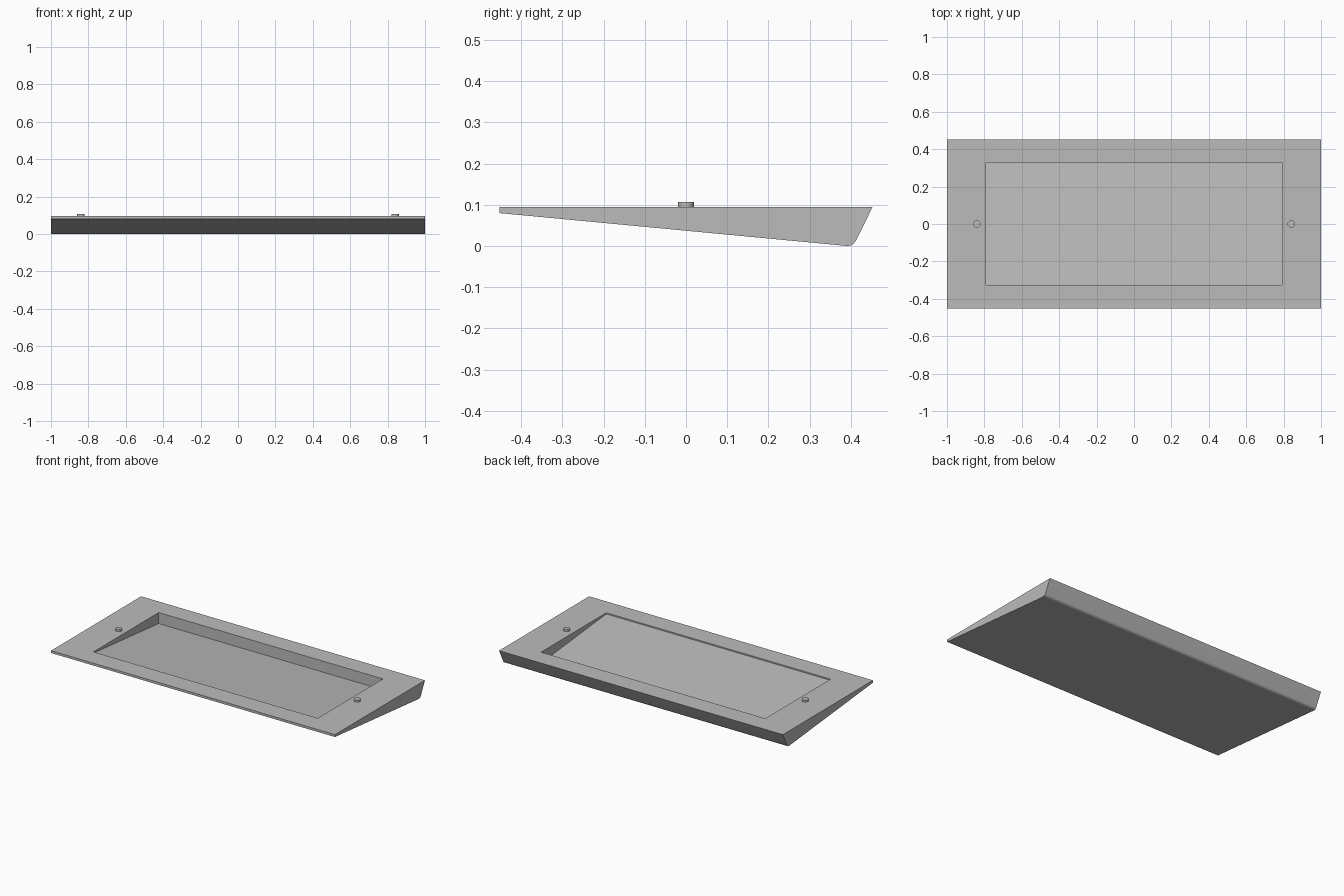
import bpy
import bmesh
import math

if "Cube" in bpy.data.objects:
    bpy.data.objects.remove(bpy.data.objects["Cube"], do_unlink=True)

# One grey for everything
grey = bpy.data.materials.new("light_grey")
grey.use_nodes = True
colour = (0.5, 0.5, 0.5, 1)
grey.diffuse_color = colour
grey.node_tree.nodes["Principled BSDF"].inputs["Base Color"].default_value = colour

RIM = 0.095
SLOPE = 0.0947


def finish(bm, name):
    bmesh.ops.recalc_face_normals(bm, faces=bm.faces)
    mesh = bpy.data.meshes.new(name)
    bm.to_mesh(mesh)
    bm.free()
    mesh.materials.append(grey)
    obj = bpy.data.objects.new(name, mesh)
    bpy.context.collection.objects.link(obj)
    bpy.ops.object.select_all(action="DESELECT")
    obj.select_set(True)
    bpy.context.view_layer.objects.active = obj
    bpy.ops.object.shade_smooth_by_angle(angle=math.radians(40))
    return obj


# Wedge body: side profile (y, z) swept across the width
profile = [(-0.453, RIM), (-0.453, 0.08), (0.393, 0.0), (0.404, 0.003),
           (0.412, 0.012), (0.453, RIM)]
bm = bmesh.new()
side = bm.faces.new([bm.verts.new((-1, y, z)) for y, z in profile])
swept = bmesh.ops.extrude_face_region(bm, geom=[side])
for v in swept["geom"]:
    if isinstance(v, bmesh.types.BMVert):
        v.co.x = 1
bmesh.ops.recalc_face_normals(bm, faces=bm.faces)

# Basin: inset the top, then sink a floor parallel to the underside
top = max(bm.faces, key=lambda f: f.calc_center_median().z)
bmesh.ops.inset_individual(bm, faces=[top], thickness=0.1)
for v in top.verts:
    v.co.x = math.copysign(0.79, v.co.x)
    v.co.y = 0.33 if v.co.y > 0 else -0.326
bmesh.ops.inset_individual(bm, faces=[top], thickness=0.01)
for v in top.verts:
    v.co.x = math.copysign(0.79, v.co.x)
    v.co.y = 0.33 if v.co.y > 0 else -0.326
    v.co.z = 0.087 - SLOPE * (v.co.y + 0.326)
body = finish(bm, "basin_body")
weighted = body.modifiers.new("face_weighted_normals", "WEIGHTED_NORMAL")
weighted.keep_sharp = True

# Low round buttons on the side ledges
for name, x in (("left_button", 0.84), ("right_button", -0.84)):
    bm = bmesh.new()
    bmesh.ops.create_cone(bm, cap_ends=True, segments=12, radius1=0.02,
                          radius2=0.02, depth=0.022)
    bmesh.ops.translate(bm, verts=bm.verts, vec=(x, 0, 0.096))
    finish(bm, name)
